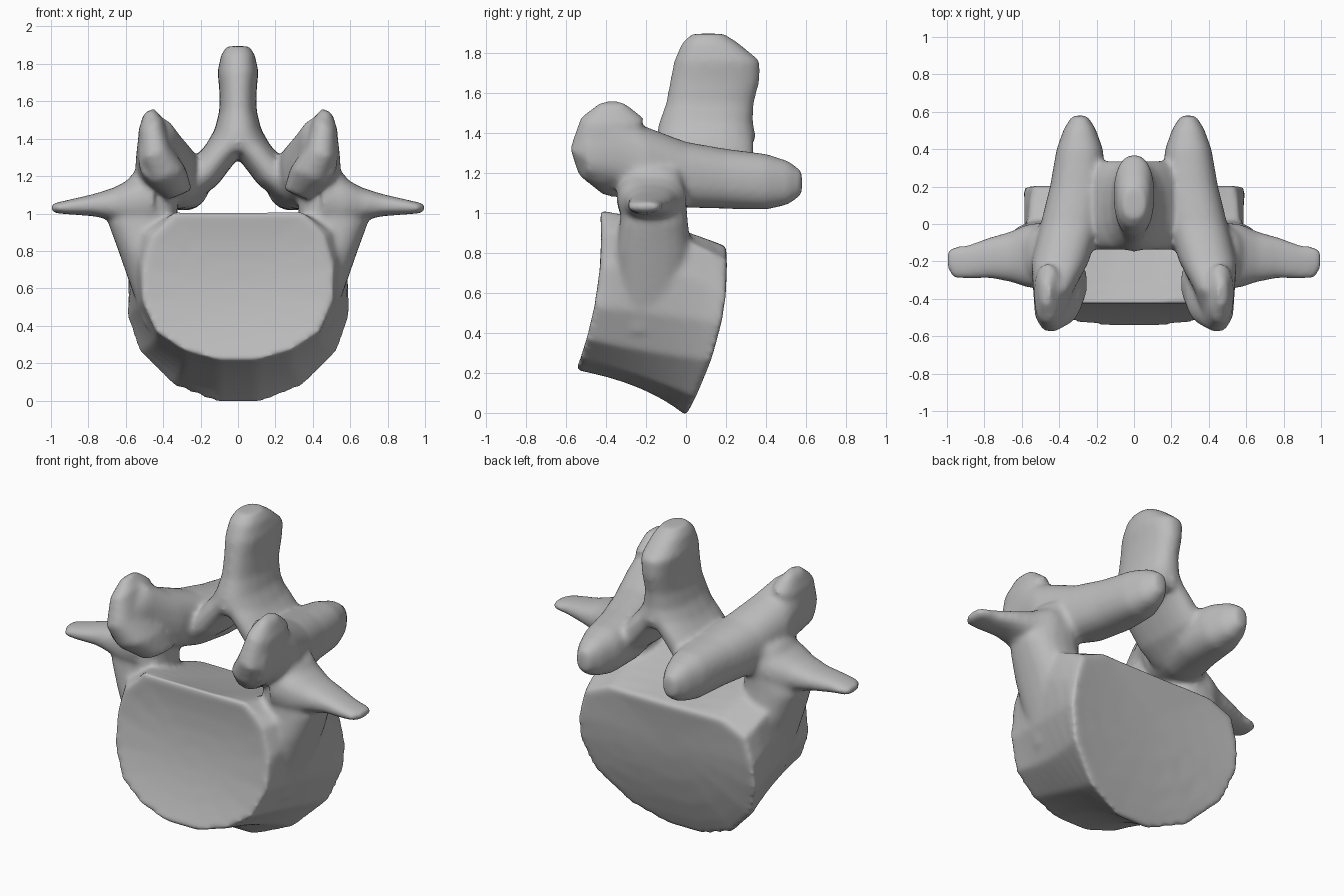
import bpy, bmesh, math
from mathutils import Vector

cube = bpy.data.objects.get("Cube")
if cube:
    bpy.data.objects.remove(cube, do_unlink=True)

bone = bpy.data.materials.new("bone grey")
bone.use_nodes = True
GREY = (0.5, 0.5, 0.5, 1)
bone.diffuse_color = GREY
bone.node_tree.nodes["Principled BSDF"].inputs["Base Color"].default_value = GREY

X, Y, Z = Vector((1, 0, 0)), Vector((0, 1, 0)), Vector((0, 0, 1))
parts = []


def loft(name, rings):
    """Closed skin through rings of equal point count."""
    bm = bmesh.new()
    loops = [[bm.verts.new(p) for p in ring] for ring in rings]
    n = len(loops[0])
    for a, b in zip(loops, loops[1:]):
        for i in range(n):
            j = (i + 1) % n
            bm.faces.new((a[i], a[j], b[j], b[i]))
    for end in (loops[0], loops[-1]):
        bm.faces.new(end)
    bmesh.ops.triangulate(bm, faces=[f for f in bm.faces if len(f.verts) > 4])
    bmesh.ops.recalc_face_normals(bm, faces=bm.faces[:])
    mesh = bpy.data.meshes.new(name)
    bm.to_mesh(mesh)
    bm.free()
    mesh.materials.append(bone)
    obj = bpy.data.objects.new(name, mesh)
    bpy.context.collection.objects.link(obj)
    parts.append(obj)


def limb(name, u, v, sections, side=1, n=20):
    """Rounded limb; each section is x, y, z, radius along u, radius along v."""
    rings = []
    for x, y, z, ru, rv in sections:
        ring = []
        for i in range(n):
            t = math.tau * i / n
            c, s = math.cos(t), math.sin(t)
            c = math.copysign(abs(c) ** 0.85, c)
            s = math.copysign(abs(s) ** 0.85, s)
            p = Vector((x, y, z)) + u * ru * c + v * rv * s
            p.x *= side
            ring.append(p)
        rings.append(ring)
    loft(name, rings)


def body_ring(half, depth):
    """Mirror a half outline of x, z points; depth gives y from z."""
    full = half + [(-x, z) for x, z in reversed(half)]
    return [Vector((x, depth(z), z)) for x, z in full]


def end_plate(half, depth, dish):
    """Shrinking rings that fill a rim as a slightly hollow plate."""
    rings = []
    for k in (0.15, 0.4, 0.65, 0.85):
        inner = [(x * k, 0.58 + (z - 0.58) * k) for x, z in half]
        rings.append(body_ring(inner, lambda z: depth(z) + dish * (1 - k * k)))
    return rings


def front_depth(z):
    return -.645 + .5 * z - .285 * z * z


def back_depth(z):
    return .01 + .55 * z - .38 * z * z


# Vertebral body: front rim, waist, back rim, blended into a smooth barrel
front = [(.12, 1.01), (.34, 1.01), (.46, .88), (.51, .72), (.51, .53), (.44, .37), (.29, .27), (.1, .215)]
waist = [(.12, .92), (.38, .95), (.56, .9), (.575, .72), (.54, .5), (.45, .31), (.29, .18), (.1, .125)]
back = [(.12, .83), (.38, .83), (.54, .76), (.585, .6), (.595, .45), (.53, .26), (.35, .08), (.11, -.015)]
rims = (body_ring(front, front_depth), body_ring(waist, lambda z: -.25 + .12 * z),
        body_ring(back, back_depth))
STEPS = 8
barrel = []
for i in range(STEPS + 1):
    t = i / STEPS
    wf, wm, wb = (1 - t) * (1 - 2 * t), 4 * t * (1 - t), t * (2 * t - 1)
    barrel.append([f * wf + m * wm + b * wb for f, m, b in zip(*rims)])
loft("body", end_plate(front, front_depth, .015) + barrel
     + end_plate(back, back_depth, -.03)[::-1])

# Spinous process, flaring into the arch
limb("spinous_process", X, Y, [
    (0, .11, 1.895, .06, .08), (0, .12, 1.85, .09, .14), (0, .155, 1.76, .11, .215),
    (0, .145, 1.66, .1, .225), (0, .12, 1.55, .1, .22), (0, .1, 1.45, .125, .235),
    (0, .1, 1.38, .165, .25), (0, .1, 1.33, .14, .23)])

for side, word in ((1, "left"), (-1, "right")):
    # Articular pillar from the upper facet back to the lower tip
    limb(word + "_articular_pillar", X, Z, [
        (.29, .58, 1.15, .04, .06), (.29, .51, 1.15, .085, .11), (.29, .4, 1.155, .125, .14),
        (.3, .2, 1.17, .15, .15), (.34, 0, 1.19, .16, .165), (.395, -.2, 1.25, .155, .18),
        (.43, -.35, 1.33, .11, .19), (.45, -.5, 1.3, .08, .12)], side)
    # Upper facet, a slanted rounded slab
    limb(word + "_upper_facet", Y, Vector((.92, 0, -.38)), [
        (.475, -.37, 1.55, .06, .03), (.465, -.37, 1.47, .16, .075), (.445, -.41, 1.32, .17, .095),
        (.38, -.38, 1.2, .16, .11), (.31, -.31, 1.1, .11, .07)], side)
    # Lamina roofing the canal
    limb(word + "_lamina", Y, Vector((.78, 0, .62)), [
        (-.02, .1, 1.44, .24, .08), (.09, .1, 1.325, .24, .09),
        (.18, .1, 1.215, .24, .095), (.28, .1, 1.13, .23, .09)], side)
    # Pedicle flaring up out of the body flank
    limb(word + "_pedicle", X, Y, [
        (.43, -.17, .4, .07, .15), (.45, -.16, .6, .12, .18), (.485, -.16, .8, .155, .19),
        (.51, -.16, .95, .185, .17), (.49, -.16, 1.08, .17, .16), (.46, -.16, 1.22, .1, .14)], side)
    # Transverse process
    limb(word + "_transverse_process", Y, Z, [
        (.45, -.17, 1.08, .18, .16), (.57, -.17, 1.06, .17, .13), (.66, -.175, 1.05, .135, .09),
        (.77, -.18, 1.045, .11, .06), (.9, -.205, 1.035, .09, .04),
        (.965, -.205, 1.03, .085, .03), (1.0, -.19, 1.03, .05, .02)], side)

# Fuse the parts into one smooth bone
bpy.ops.object.select_all(action="DESELECT")
for obj in parts:
    obj.select_set(True)
bpy.context.view_layer.objects.active = parts[0]
bpy.ops.object.join()
bone_obj = bpy.context.view_layer.objects.active
bone_obj.name = "vertebra"
remesh = bone_obj.modifiers.new("fuse", "REMESH")
remesh.mode = "VOXEL"
remesh.voxel_size = 0.015
remesh.use_smooth_shade = True
soften = bone_obj.modifiers.new("soften", "SMOOTH")
soften.factor = 0.5
soften.iterations = 12
